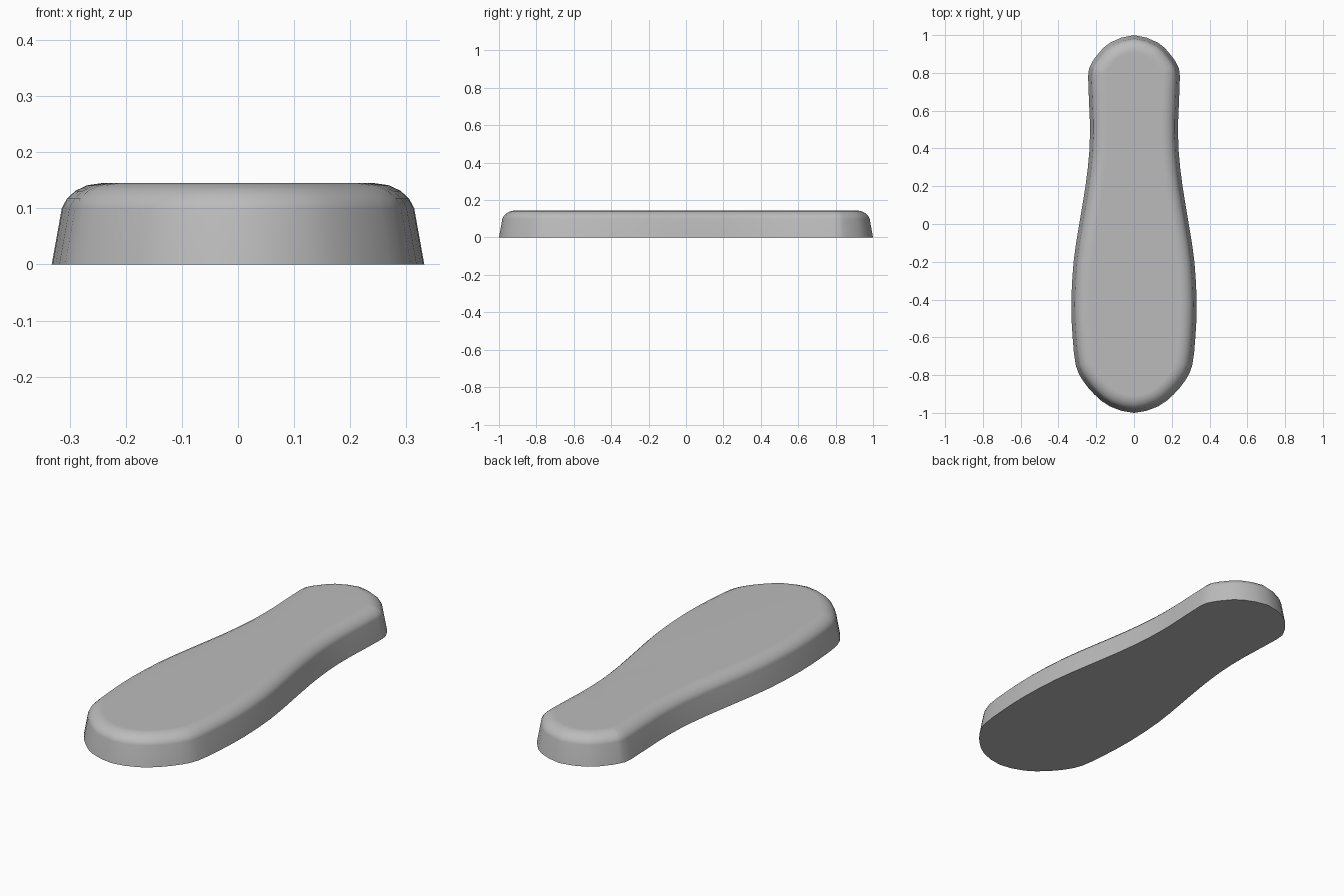
import bpy
import bmesh
import math
from mathutils import Vector

cube = bpy.data.objects.get("Cube")
if cube:
    bpy.data.objects.remove(cube, do_unlink=True)

# Half outline of the base, from the wide front end to the narrow back end
HALF = [(0, -1), (0.127, -0.966), (0.21, -0.902), (0.27, -0.83), (0.308, -0.75),
        (0.325, -0.6), (0.332, -0.42), (0.32, -0.2), (0.29, 0), (0.257, 0.2),
        (0.237, 0.38), (0.234, 0.55), (0.243, 0.78), (0.228, 0.845),
        (0.19, 0.9), (0.127, 0.96), (0, 1)]

# Wall section as (inset, height): sloped side, then rounded shoulder
SECTION = [(0, 0), (0.018, 0.1), (0.027, 0.117), (0.042, 0.131),
           (0.063, 0.141), (0.09, 0.145)]


def smooth_loop(points):
    """Add one Catmull-Rom midpoint between each pair of points."""
    n, out = len(points), []
    for i, p in enumerate(points):
        a, b, c = points[i - 1], points[(i + 1) % n], points[(i + 2) % n]
        out += [p, (9 * (p + b) - a - c) / 16]
    return out


def inward_normals(points):
    n, out = len(points), []
    for i in range(n):
        t = (points[(i + 1) % n] - points[i - 1]).normalized()
        out.append(Vector((-t.y, t.x)))
    return out


# Mirror the half outline into a counter-clockwise loop
right = [Vector(p) for p in HALF]
left = [Vector((-p.x, p.y)) for p in reversed(right[1:-1])]
outline = smooth_loop(right + left)
normals = inward_normals(outline)

# Stack the inset rings and cap both ends
bm = bmesh.new()
rings = [[bm.verts.new((*(p + n * inset), z)) for p, n in zip(outline, normals)]
         for inset, z in SECTION]
for low, high in zip(rings, rings[1:]):
    for i in range(len(low)):
        j = (i + 1) % len(low)
        bm.faces.new((low[i], low[j], high[j], high[i]))
bm.faces.new(rings[-1])
bm.faces.new(rings[0][::-1])
bmesh.ops.recalc_face_normals(bm, faces=bm.faces)

mesh = bpy.data.meshes.new("sole_pad")
bm.to_mesh(mesh)
bm.free()
mesh.shade_smooth()
mesh.set_sharp_from_angle(angle=math.radians(40))

# Plain grey material
grey = bpy.data.materials.new("plain_grey")
grey.use_nodes = True
colour = (0.5, 0.5, 0.5, 1)
grey.diffuse_color = colour
grey.node_tree.nodes["Principled BSDF"].inputs["Base Color"].default_value = colour
mesh.materials.append(grey)

pad = bpy.data.objects.new("sole_pad", mesh)
bpy.context.collection.objects.link(pad)

# Keep the large top flat while the shoulder stays soft
weighted = pad.modifiers.new("flat_top", "WEIGHTED_NORMAL")
weighted.keep_sharp = True
